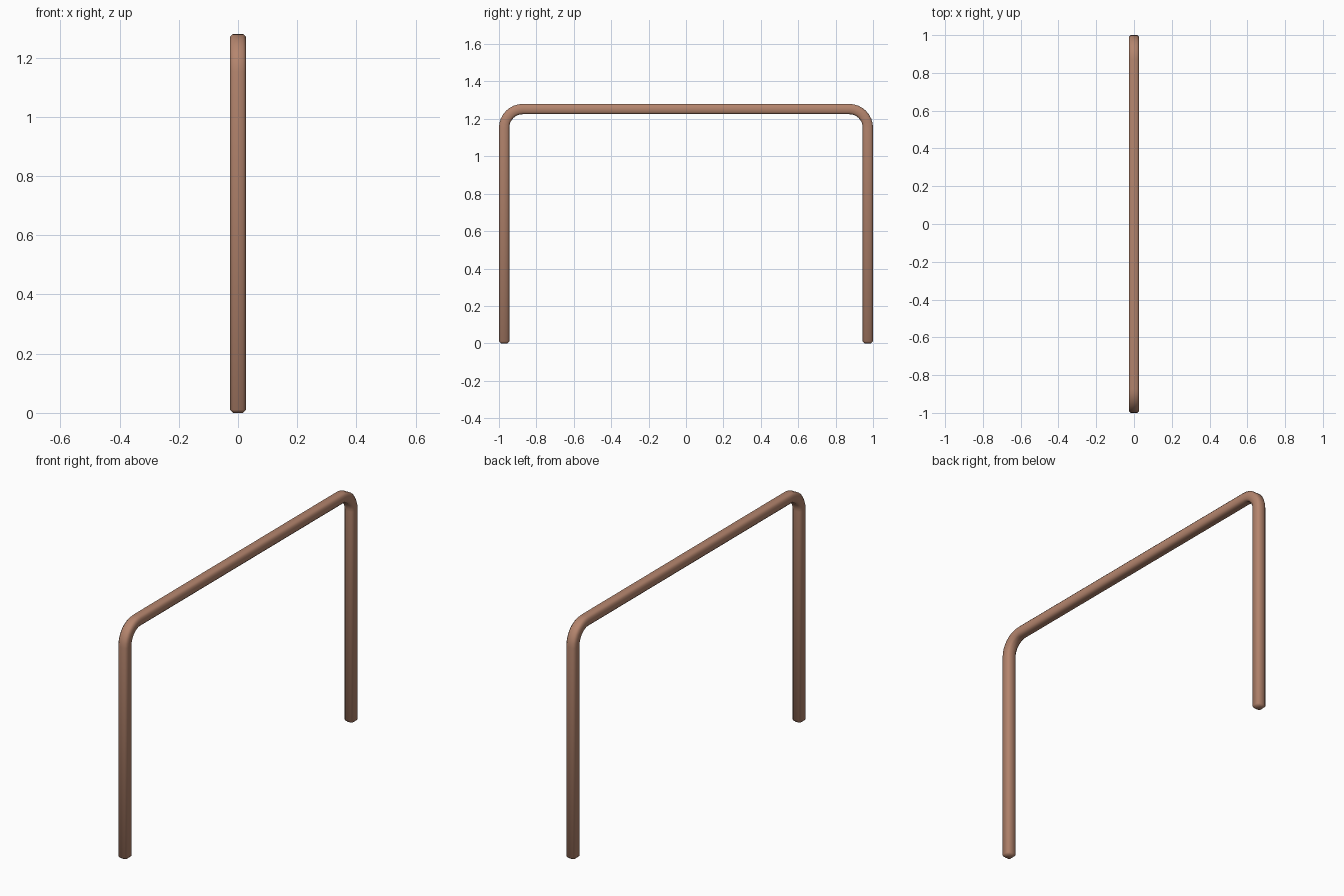
import bpy, bmesh, math

if "Cube" in bpy.data.objects:
    bpy.data.objects.remove(bpy.data.objects["Cube"])

H, C = 0.0275, 0.0105      # half thickness and corner chamfer of the bar
TOP, R, SEG = 1.28, 0.1, 8 # overall height, centreline bend radius, bend steps
LEG = 1 - H                # leg centreline
ZC = TOP - H - R           # bend centre height

# Chamfered square cross-section
section = [(H, H - C), (H - C, H), (C - H, H), (-H, H - C),
           (-H, C - H), (C - H, -H), (H - C, -H), (H, C - H)]

# Path stations: y, z, angle of the outward normal, section scale
half = [(-LEG, 0, math.pi, (H - C) / H), (-LEG, C, math.pi, 1)]
for i in range(SEG + 1):
    a = math.pi - math.pi / 2 * i / SEG
    half.append((-LEG + R + R * math.cos(a), ZC + R * math.sin(a), a, 1))
path = half + [(-y, z, math.pi - a, s) for y, z, a, s in reversed(half)]

# Sweep the section along the path
bm = bmesh.new()
rings = []
for y, z, a, s in path:
    rings.append([bm.verts.new((u * s, y + v * s * math.cos(a), z + v * s * math.sin(a)))
                  for u, v in section])
n = len(section)
for r0, r1 in zip(rings, rings[1:]):
    for i in range(n):
        j = (i + 1) % n
        bm.faces.new((r0[i], r0[j], r1[j], r1[i]))
bm.faces.new(rings[0])
bm.faces.new(rings[-1])
bmesh.ops.recalc_face_normals(bm, faces=bm.faces)

mesh = bpy.data.meshes.new("bent_bar_frame")
bm.to_mesh(mesh)
bm.free()
frame = bpy.data.objects.new("bent_bar_frame", mesh)
bpy.context.collection.objects.link(frame)

# Copper-brown finish
mat = bpy.data.materials.new("copper_brown")
mat.diffuse_color = (0.46, 0.235, 0.155, 1)
mat.use_nodes = True
mat.node_tree.nodes["Principled BSDF"].inputs["Base Color"].default_value = mat.diffuse_color
mesh.materials.append(mat)

# Smooth shading
bpy.context.view_layer.objects.active = frame
frame.select_set(True)
bpy.ops.object.shade_smooth_by_angle(angle=math.radians(60))
